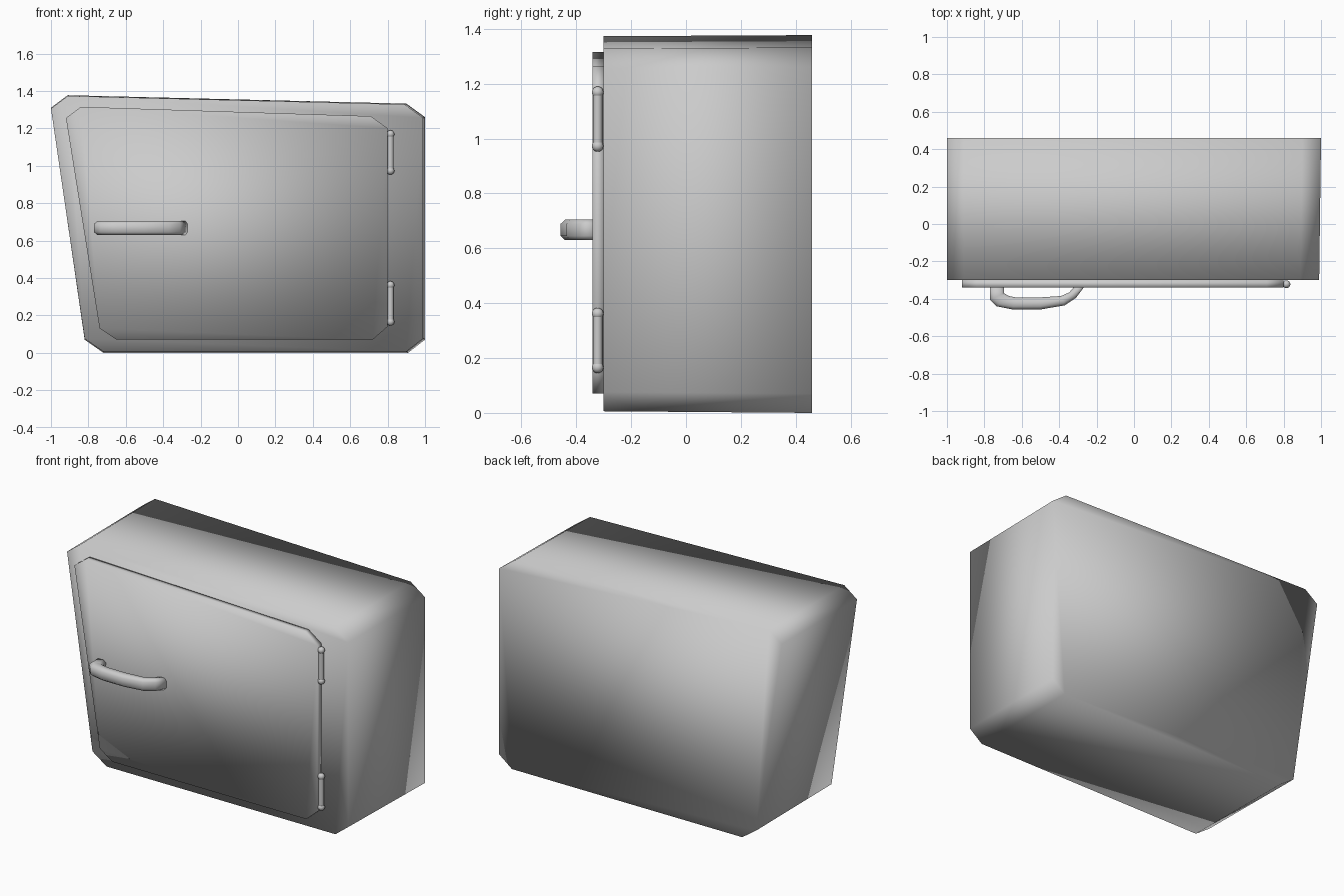
import bpy, bmesh, math

if "Cube" in bpy.data.objects:
    bpy.data.objects.remove(bpy.data.objects["Cube"])


def make_object(name, bm, angle=None):
    bmesh.ops.recalc_face_normals(bm, faces=bm.faces)
    for f in bm.faces:
        f.smooth = True
    mesh = bpy.data.meshes.new(name)
    bm.to_mesh(mesh)
    bm.free()
    obj = bpy.data.objects.new(name, mesh)
    bpy.context.collection.objects.link(obj)
    return obj


def loft(name, rings):
    """Skin closed rings of equal length and cap both ends."""
    bm = bmesh.new()
    rows = [[bm.verts.new(p) for p in ring] for ring in rings]
    for a, b in zip(rows, rows[1:]):
        for i in range(len(a)):
            j = (i + 1) % len(a)
            bm.faces.new((a[i], a[j], b[j], b[i]))
    bm.faces.new(rows[0])
    bm.faces.new(rows[-1])
    return make_object(name, bm)


# Cabinet: slanted cut-corner outline, front very slightly smaller than back
back = [(-1, 1.31), (-0.91, 1.377), (0.9, 1.332), (1, 1.26),
        (1, 0.07), (0.91, 0), (-0.72, 0), (-0.82, 0.07)]
front = [(x - 0.01 if x > 0 else x, z + (0.006 if z < 0.5 else -0.004))
         for x, z in back]
loft("cabinet", [[(x, -0.30, z) for x, z in front],
                 [(x, 0.46, z) for x, z in back]])

# Door
door = [(-0.92, 1.255), (-0.84, 1.315), (0.71, 1.265), (0.80, 1.20),
        (0.80, 0.14), (0.72, 0.07), (-0.65, 0.07), (-0.74, 0.13)]
loft("door", [[(x, y, z) for x, z in door] for y in (-0.34, -0.30)])

# Handle: (outer, inner) plan points swept with an octagonal section
stations = [((-0.77, -0.335), (-0.695, -0.335)), ((-0.77, -0.405), (-0.695, -0.37)),
            ((-0.735, -0.44), (-0.67, -0.385)), ((-0.65, -0.457), (-0.63, -0.393)),
            ((-0.50, -0.457), (-0.51, -0.393)), ((-0.37, -0.435), (-0.39, -0.385)),
            ((-0.31, -0.395), (-0.345, -0.365)), ((-0.265, -0.335), (-0.32, -0.335))]
section = [(0, -0.022), (0, 0.022), (0.25, 0.0375), (0.75, 0.0375),
           (1, 0.022), (1, -0.022), (0.75, -0.0375), (0.25, -0.0375)]
loft("handle", [[(o[0] + (i[0] - o[0]) * t, o[1] + (i[1] - o[1]) * t, 0.667 + h)
                 for t, h in section] for o, i in stations])

# Hinges: pin with a ball at each end
for name, zc in (("upper", 1.071), ("lower", 0.264)):
    bpy.ops.mesh.primitive_cylinder_add(vertices=16, radius=0.017, depth=0.17,
                                        location=(0.815, -0.322, zc))
    bpy.context.object.name = name + "_hinge_pin"
    bpy.ops.object.shade_smooth_by_angle(angle=math.radians(40))
    for end, s in (("top", 1), ("bottom", -1)):
        bpy.ops.mesh.primitive_uv_sphere_add(segments=16, ring_count=10, radius=0.021,
                                             location=(0.815, -0.322, zc + s * 0.098))
        bpy.context.object.name = f"{name}_hinge_{end}_ball"
        bpy.ops.object.shade_smooth()
